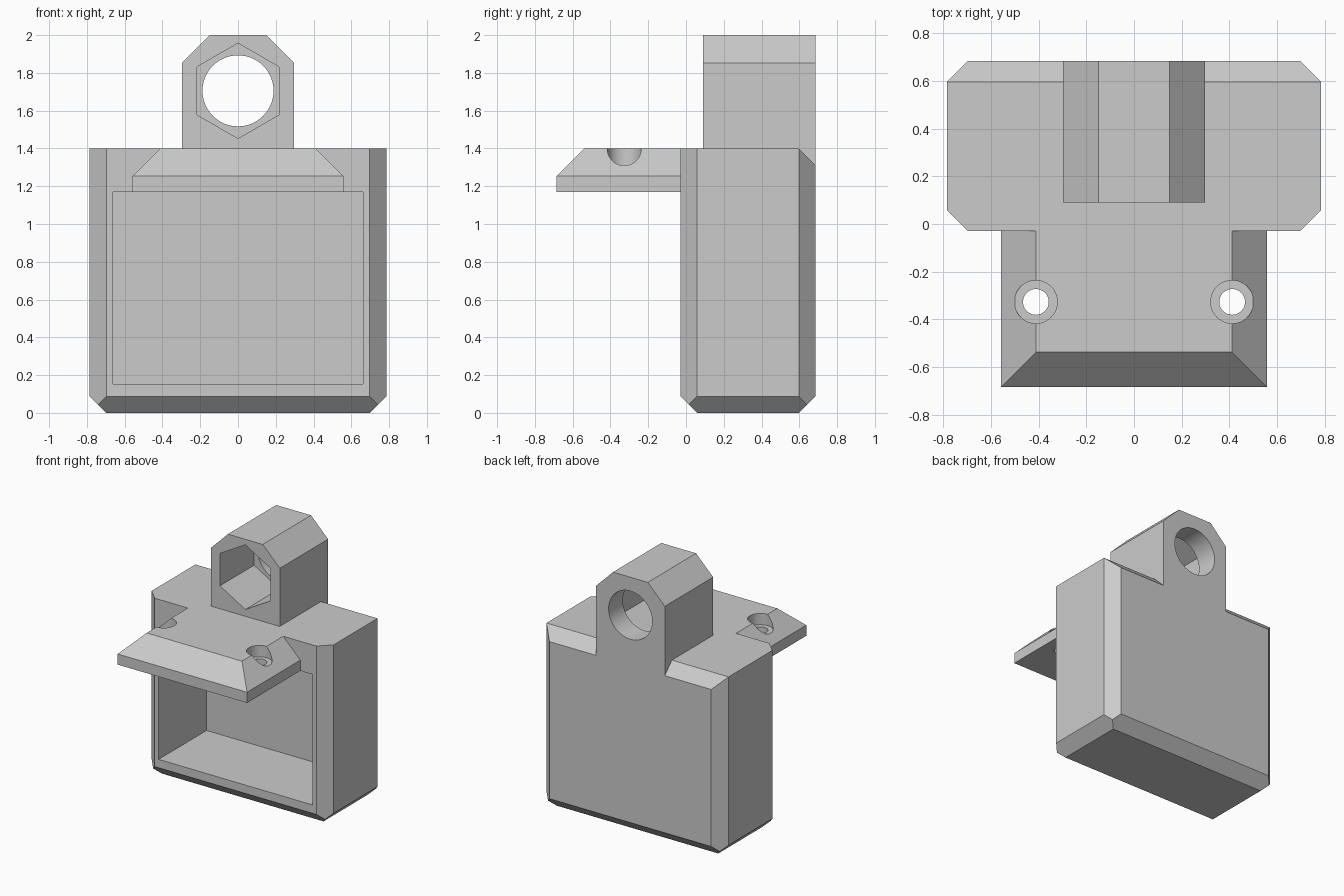
import bpy, bmesh
from math import radians
from mathutils import Matrix, Vector

cube = bpy.data.objects.get("Cube")
if cube:
    bpy.data.objects.remove(cube, do_unlink=True)

grey = bpy.data.materials.new("plain grey")
grey.use_nodes = True
colour = (0.6, 0.6, 0.6, 1)
grey.diffuse_color = colour
grey.node_tree.nodes["Principled BSDF"].inputs["Base Color"].default_value = colour


def finish(name, bm):
    bmesh.ops.recalc_face_normals(bm, faces=bm.faces)
    mesh = bpy.data.meshes.new(name)
    bm.to_mesh(mesh)
    bm.free()
    mesh.materials.append(grey)
    obj = bpy.data.objects.new(name, mesh)
    bpy.context.collection.objects.link(obj)
    return obj


def block(name, lo, hi, chamfers=()):
    """Box with edges sliced off; each chamfer is (outward direction, size)."""
    lo, hi = Vector(lo), Vector(hi)
    bm = bmesh.new()
    bmesh.ops.create_cube(bm, size=1)
    for v in bm.verts:
        v.co = (lo + hi) / 2 + v.co * (hi - lo)
    for direction, size in chamfers:
        n = Vector(direction)
        corner = Vector([h if d > 0 else l for d, l, h in zip(n, lo, hi)])
        bmesh.ops.bisect_plane(
            bm, geom=bm.verts[:] + bm.edges[:] + bm.faces[:], dist=1e-5,
            plane_co=corner - n * size / 2, plane_no=n.normalized(), clear_outer=True)
        bmesh.ops.holes_fill(bm, edges=[e for e in bm.edges if e.is_boundary])
    return finish(name, bm)


def prism(name, centre, radius, depth, sides, rotation):
    bm = bmesh.new()
    bmesh.ops.create_cone(bm, cap_ends=True, segments=sides, radius1=radius,
                          radius2=radius, depth=depth,
                          matrix=Matrix.Translation(centre) @ rotation)
    return finish(name, bm)


def combine(target, tool, operation):
    """Boolean the tool into the target, then discard the tool."""
    tool.hide_render = True
    mod = target.modifiers.new(tool.name, "BOOLEAN")
    mod.operation, mod.solver, mod.object = operation, "EXACT", tool
    bpy.context.view_layer.objects.active = target
    bpy.ops.object.modifier_apply(modifier=mod.name)
    bpy.data.objects.remove(tool, do_unlink=True)


# Housing: vertical corners, bottom rim and rear top edge are chamfered
C = 0.088
rim = [((x, y, 0), C) for x in (-1, 1) for y in (-1, 1)]
rim += [((x, 0, -1), C) for x in (-1, 1)]
rim += [((0, y, -1), C) for y in (-1, 1)] + [((0, 1, 1), C)]
housing = block("housing", (-0.785, -0.03, 0), (0.785, 0.685, 1.4), rim)

# Open compartment in the front
combine(housing, block("compartment", (-0.663, -0.2, 0.153), (0.663, 0.56, 1.17)),
        "DIFFERENCE")

# Shelf with sloping front and sides
slope = 0.147
shelf = block("shelf", (-0.558, -0.685, 1.17), (0.558, 0.05, 1.4),
              [((-1, 0, 1), slope), ((1, 0, 1), slope), ((0, -1, 1), slope)])
combine(housing, shelf, "UNION")

# Lug on top with chamfered shoulders
lug = block("lug", (-0.297, 0.09, 1.28), (0.297, 0.685, 2),
            [((-1, 0, 1), 0.147), ((1, 0, 1), 0.147)])
combine(housing, lug, "UNION")

# Hexagonal nut pocket and round bore through the lug
facing_y = Matrix.Rotation(radians(90), 4, "X")
upright = Matrix.Identity(4)
bore_z = 1.705
nut = prism("nut_pocket", (0, 0.26, bore_z), 0.252, 0.5, 6, facing_y)
combine(housing, nut, "DIFFERENCE")
combine(housing, prism("bore", (0, 0.5, bore_z), 0.188, 1.2, 64, facing_y), "DIFFERENCE")

# Counterbored screw holes at the shelf edges
for side in (-1, 1):
    x, y = side * 0.412, -0.327
    combine(housing, prism("counterbore", (x, y, 1.412), 0.09, 0.2, 48, upright), "DIFFERENCE")
    combine(housing, prism("screw_hole", (x, y, 1.3), 0.054, 0.6, 48, upright), "DIFFERENCE")

# Smooth the bores, keep the flat faces crisp
bpy.ops.object.select_all(action="DESELECT")
housing.select_set(True)
bpy.context.view_layer.objects.active = housing
bpy.ops.object.shade_smooth_by_angle(angle=radians(25))
